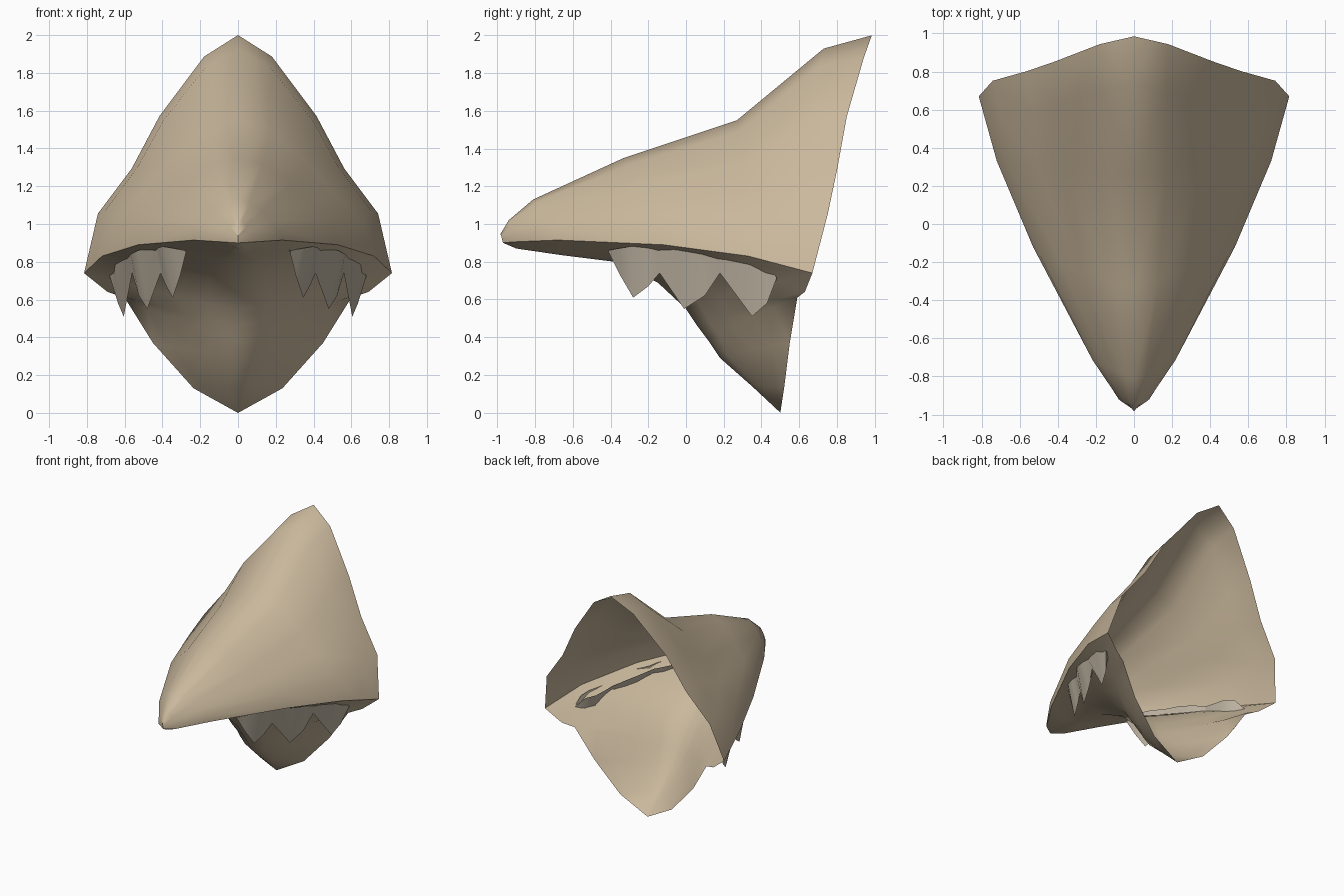
import bpy, bmesh, math

if "Cube" in bpy.data.objects:
    bpy.data.objects.remove(bpy.data.objects["Cube"])


def material(name, rgb):
    m = bpy.data.materials.new(name)
    m.diffuse_color = (*rgb, 1)
    m.use_nodes = True
    m.node_tree.nodes["Principled BSDF"].inputs["Base Color"].default_value = m.diffuse_color
    return m


TAN = material("tan", (0.59, 0.48, 0.335))
BONE = material("bone", (0.50, 0.44, 0.35))


def loft(name, rows, mat, angle, outward):
    """Skin rows of points into a sheet and mirror it across x = 0."""
    bm = bmesh.new()
    grid = [[bm.verts.new(p) for p in row] for row in rows]
    for a, b in zip(grid, grid[1:]):
        for i in range(len(a) - 1):
            quad = (a[i], a[i + 1], b[i + 1], b[i])
            bm.faces.new(quad if outward else quad[::-1])
    bmesh.ops.remove_doubles(bm, verts=bm.verts, dist=0.0005)
    me = bpy.data.meshes.new(name)
    bm.to_mesh(me)
    bm.free()
    ob = bpy.data.objects.new(name, me)
    bpy.context.collection.objects.link(ob)
    me.materials.append(mat)
    mod = ob.modifiers.new("mirror", 'MIRROR')
    mod.use_clip = True
    bpy.ops.object.select_all(action='DESELECT')
    bpy.context.view_layer.objects.active = ob
    ob.select_set(True)
    bpy.ops.object.modifier_apply(modifier="mirror")
    bpy.ops.object.shade_smooth_by_angle(angle=math.radians(angle))
    return ob


# Upper shell: ridge (y, z) and rim (x, y, z) at each station, back to nose
stations = [
    ((0.985, 2.0), (0.815, 0.67, 0.74)),
    ((0.73, 1.93), (0.7675, 0.50, 0.785)),
    ((0.27, 1.55), (0.72, 0.33, 0.83)),
    ((-0.33, 1.35), (0.53, -0.12, 0.89)),
    ((-0.81, 1.13), (0.235, -0.68, 0.915)),
    ((-0.94, 1.02), (0.08, -0.92, 0.905)),
    ((-0.985, 0.945), (0.0, -0.97, 0.90)),
]
# Normalised section (width, height, sweep) of the back opening
section = [(0, 1, 0), (.22, .91, .13), (.51, .66, .42),
           (.69, .44, .58), (.91, .25, .74), (1, 0, 1)]
rows = []
for i, ((ry, rz), (ex, ey, ez)) in enumerate(stations):
    k = 0.75 * (i / (len(stations) - 1)) ** 1.5
    row = []
    for j, (u, v, w) in enumerate(section):
        t = j / 5 * math.pi / 2
        u = u * (1 - k) + math.sin(t) * k
        v = v * (1 - k) + math.cos(t) * k
        row.append((ex * u, ry + (ey - ry) * w, ez + (rz - ez) * v))
    rows.append(row)
loft("upper_shell", rows, TAN, 60, False)

# Palate and lower jaw: edge (x, y, z) and centre line (y, z), nose to chin
jaw = [
    ((0.0, -0.97, 0.90), (-0.97, 0.90)),
    ((0.08, -0.92, 0.905), (-0.90, 0.87)),
    ((0.235, -0.68, 0.915), (-0.66, 0.835)),
    ((0.53, -0.12, 0.89), (-0.38, 0.80)),
    ((0.72, 0.33, 0.83), (-0.15, 0.69)),
    ((0.815, 0.67, 0.74), (0.0, 0.55)),
    ((0.69, 0.63, 0.64), (0.06, 0.46)),
    ((0.60, 0.59, 0.61), (0.12, 0.38)),
    ((0.45, 0.55, 0.37), (0.18, 0.29)),
    ((0.235, 0.52, 0.13), (0.35, 0.14)),
    ((0.0, 0.50, 0.0), (0.50, 0.0)),
]
rows = []
for (ex, ey, ez), (cy, cz) in jaw:
    row = []
    for u in (0, 0.2, 0.4, 0.6, 0.8, 1):
        s, r = u ** 1.4, u ** 1.15      # bowed forward, flatter in height
        row.append((ex * u, cy + (ey - cy) * s, cz + (ez - cz) * r))
    rows.append(row)
loft("lower_jaw", rows, TAN, 60, True)

# Teeth: x, y, top z, bottom z, half thickness along the strip
strip = [
    (0.275, -0.41, 0.86, 0.85, 0.005),
    (0.305, -0.35, 0.87, 0.73, 0.03),
    (0.345, -0.28, 0.88, 0.61, 0.05),
    (0.38, -0.20, 0.88, 0.67, 0.045),
    (0.41, -0.14, 0.875, 0.74, 0.03),
    (0.48, -0.01, 0.86, 0.55, 0.055),
    (0.525, 0.10, 0.84, 0.62, 0.045),
    (0.56, 0.18, 0.815, 0.74, 0.03),
    (0.605, 0.35, 0.80, 0.51, 0.05),
    (0.635, 0.43, 0.79, 0.58, 0.03),
    (0.675, 0.48, 0.72, 0.71, 0.005),
]
rows = []
for x, y, top, low, h in strip:
    dx, dy = 0.92 * h, -0.38 * h
    rows.append([(x - dx, y - dy, top), (x, y, low), (x + dx, y + dy, top)])
loft("teeth", rows, BONE, 30, False)
